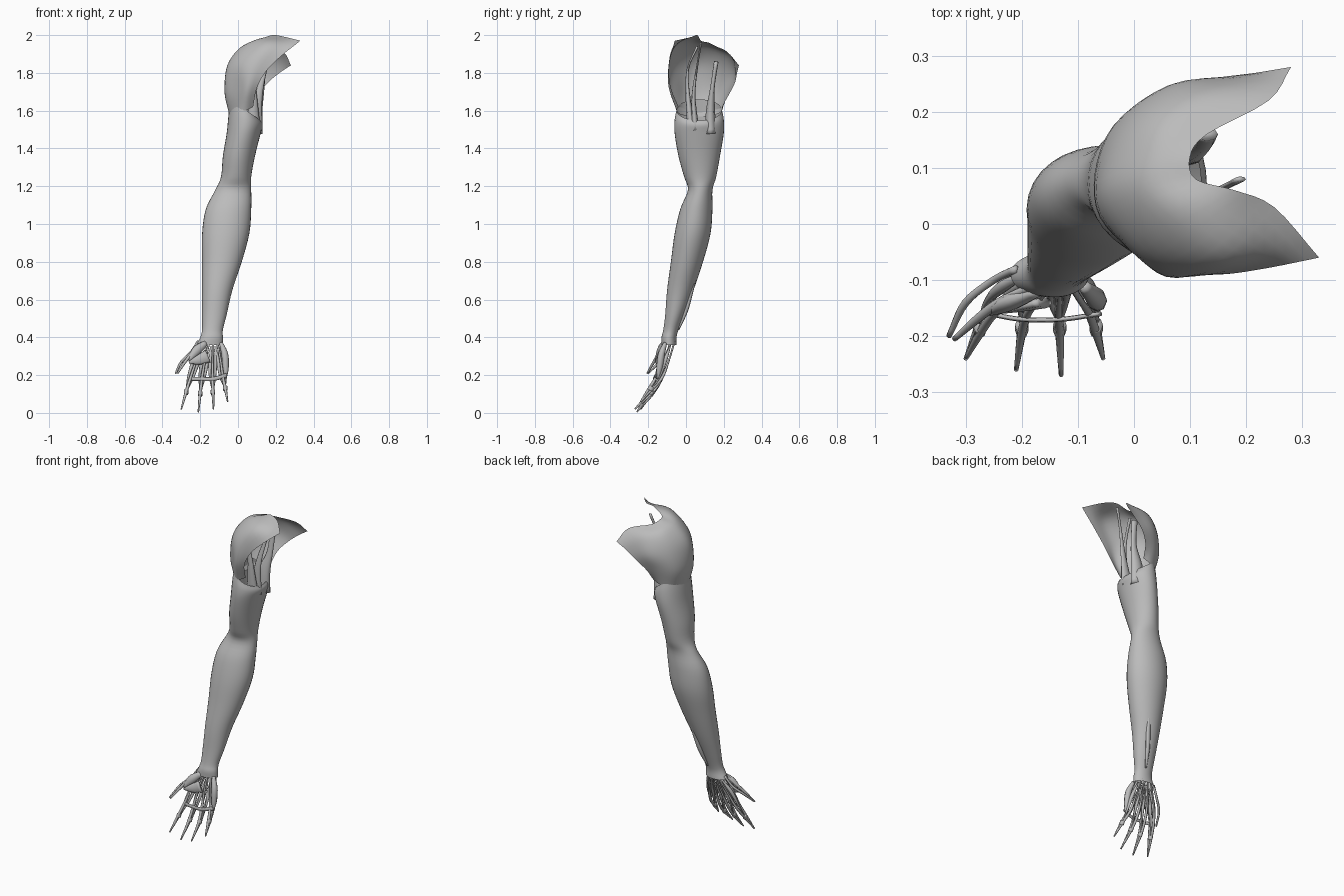
import bpy, bmesh, math
from mathutils import Vector

cube = bpy.data.objects.get("Cube")
if cube:
    bpy.data.objects.remove(cube, do_unlink=True)

GREY = (0.5, 0.5, 0.5, 1)
muscle_grey = bpy.data.materials.new("muscle grey")
muscle_grey.use_nodes = True
muscle_grey.diffuse_color = GREY
muscle_grey.node_tree.nodes["Principled BSDF"].inputs["Base Color"].default_value = GREY


def smooth_path(points, steps):
    """Catmull-Rom curve through the given vectors."""
    result = []
    last = len(points) - 1
    for i in range(last):
        b, c = points[i], points[i + 1]
        a = points[i - 1] if i else b * 2 - c
        d = points[i + 2] if i + 2 <= last else c * 2 - b
        for s in range(steps):
            t = s / steps
            result.append(b + (c - a) * (t / 2)
                          + (a * 2 - b * 5 + c * 4 - d) * (t * t / 2)
                          + (b * 3 - a - c * 3 + d) * (t ** 3 / 2))
    return result + [points[last].copy()]


def skin(name, rows, closed=False, capped=False):
    """Join rows of points into one smooth surface."""
    bm = bmesh.new()
    grid = [[bm.verts.new(p) for p in row] for row in rows]
    for low, high in zip(grid, grid[1:]):
        count = len(low)
        for i in range(count if closed else count - 1):
            j = (i + 1) % count
            bm.faces.new((low[i], low[j], high[j], high[i]))
    if capped:
        bm.faces.new(grid[0])
        bm.faces.new(grid[-1])
    bmesh.ops.recalc_face_normals(bm, faces=bm.faces[:])
    mesh = bpy.data.meshes.new(name)
    bm.to_mesh(mesh)
    bm.free()
    mesh.shade_smooth()
    mesh.materials.append(muscle_grey)
    obj = bpy.data.objects.new(name, mesh)
    bpy.context.collection.objects.link(obj)
    return obj


def strand(name, points, radii, flat=1.0, sides=8):
    """Round or flattened cord; points and radii are in hundredths."""
    knots = [Vector((*p, r)) / 100 for p, r in zip(points, radii)]
    path = smooth_path(knots, 5)
    rows = []
    for i, knot in enumerate(path):
        ahead = path[min(i + 1, len(path) - 1)].to_3d()
        tangent = (ahead - path[max(i - 1, 0)].to_3d()).normalized()
        side = Vector((0, 1, 0)).cross(tangent).normalized()
        depth = tangent.cross(side)
        ring = []
        for k in range(sides):
            angle = math.tau * k / sides
            offset = side * math.cos(angle) + depth * math.sin(angle) * flat
            ring.append(knot.to_3d() + offset * max(knot.w, 0.001))
        rows.append(ring)
    return skin(name, rows, closed=True, capped=True)


# Arm sleeve: height, then the x range and the y range, in hundredths
ARM = [
    (36, -22, -8, -13, -5), (40, -20, -8, -13, -5), (44, -19, -8, -12, -4),
    (52, -19, -6, -11, -1), (65, -19, -3, -10, 4), (80, -19, 2, -8, 9),
    (95, -19, 6, -6, 13), (108, -17, 7, -3, 14), (118, -12, 7, 1, 14),
    (125, -9, 7, -1, 16), (136, -8, 9, -4, 18), (148, -6, 12, -6, 20),
    (158, -5, 13, -6, 20), (166, -4, 12, -5, 19),
]
sections = []
for z, left, right, front, back in ARM:
    ring = []
    for k in range(32):
        c, s = math.cos(math.tau * k / 32), math.sin(math.tau * k / 32)
        drop = max(0, z - 150) * 0.35 * (1 + c)   # the rim dips at the armpit
        ring.append(Vector((left + right + (right - left) * c,
                            front + back + (back - front) * s,
                            2 * (z - drop))) / 200)
    sections.append(ring)
columns = [smooth_path(list(column), 4) for column in zip(*sections)]
skin("arm_sleeve", zip(*columns), closed=True)

# Shoulder cap: fibres from the insertion up to the open inner edge
SHOULDER = [
    [(8, -4, 162), (10, -8, 172), (15, -9, 181), (23, -8, 189), (33, -6, 197)],
    [(4, -5, 160), (5, -9, 172), (8, -9, 184), (16, -6, 195), (25, 3, 199)],
    [(0, -3, 158), (0, -5, 171), (1, -5, 185), (8, 0, 196), (18, 6, 200)],
    [(-4, 3, 157), (-6, 1, 170), (-5, 3, 184), (2, 6, 194), (11, 8, 197)],
    [(-4, 10, 157), (-7, 9, 170), (-5, 10, 184), (2, 12, 193), (10, 12, 196)],
    [(-1, 16, 158), (-4, 17, 170), (-1, 19, 182), (5, 19, 191), (13, 16, 194)],
    [(4, 19, 160), (3, 22, 171), (7, 25, 180), (13, 24, 188), (24, 22, 191)],
    [(9, 19, 162), (11, 23, 169), (16, 26, 175), (22, 27, 180), (28, 28, 184)],
]
fibres = [smooth_path([Vector(p) / 100 for p in fibre], 5) for fibre in SHOULDER]
skin("shoulder_cap", [smooth_path(list(row), 4) for row in zip(*fibres)])

# Muscle heads seen through the armpit opening
strand("biceps_long_head", [(8, 6, 194), (7, 1, 182), (8, 1, 168), (8, 3, 150)],
       [1, 1, 2, 4], 0.6)
strand("biceps_short_head", [(19, 8, 196), (15, 6, 184), (11, 4, 168), (9, 5, 150)],
       [1, 1, 2, 4], 0.5)
strand("triceps_long_head", [(13, 16, 186), (12, 14, 172), (9, 13, 160), (8, 13, 148)],
       [2, 2, 4, 5], 0.6)

# Slim muscle along the back of the forearm
strand("forearm_extensor", [(-6, 7, 78), (-8, 3, 65), (-10, 0, 54), (-12, -4, 44)],
       [0.3, 1.3, 1.3, 0.5], 0.8)

# Fingers: name, knuckle x, tip x, tip y, tip z
FINGERS = [
    ("index", -25, -30, -24, 2), ("middle", -19, -21, -26, 0.5),
    ("ring", -13.5, -13, -27, 2), ("little", -8, -5.5, -24, 6),
]
for name, knuckle, tip, tip_y, tip_z in FINGERS:
    wrist = -14 + (knuckle + 16) * 0.35
    middle = (knuckle + tip) / 2
    mid_z = 10 + tip_z / 2
    # palm-side cord and back-of-hand cord, meeting at the fingertip
    strand(name + "_flexor_tendon",
           [(wrist, -11, 38), (knuckle * 0.6 + wrist * 0.4, -14, 28),
            (knuckle, -16, 19), (middle, -19.5, mid_z), (tip, tip_y, tip_z)],
           [0.6, 0.6, 0.8, 0.8, 0.4])
    strand(name + "_extensor_tendon",
           [(wrist, -6, 38), (knuckle * 0.6 + wrist * 0.4, -9, 28),
            (knuckle, -12.5, 19), (middle, -17.5, mid_z), (tip, tip_y, tip_z)],
           [0.5, 0.5, 0.8, 0.7, 0.4])
    # sleeves that hold the cords at the joints
    strand(name + "_joint_sleeve",
           [(middle, -18, mid_z + 1), (middle, -19, mid_z - 1)], [1.2, 1.2], 1.3)
    # muscles lying between the hand bones
    for side, shift in (("outer", -1.3), ("inner", 1.3)):
        strand(name + "_" + side + "_interosseous",
               [(wrist + shift, -8.5, 35), (knuckle * 0.6 + wrist * 0.4 + shift, -11, 28),
                (knuckle + shift, -14, 19), (middle, -18, mid_z)],
               [0.4, 1.1, 0.6, 0.3])

# Band across the palm at the knuckles
strand("palm_band", [(-26, -16, 18), (-20, -17, 18), (-13, -17, 18), (-6, -16, 20)],
       [1.1, 1.1, 1.1, 1.1], 0.4)

# Little-finger pad
strand("little_finger_pad", [(-9, -11, 37), (-7, -13, 31), (-6.5, -14, 24), (-6.5, -15, 18)],
       [1, 1.8, 1.6, 0.5])

# Thumb: pad muscles, cords and the web to the palm
strand("thumb_pad", [(-17, -12, 37), (-22, -14, 33), (-26, -16, 28)],
       [1.5, 2.4, 0.8], 0.6)
strand("thumb_web", [(-16, -14, 30), (-21, -15, 28), (-26, -16, 27)],
       [3.5, 2.5, 0.8], 0.3)
strand("thumb_extensor", [(-21, -8, 38), (-25, -10, 32), (-30, -14, 27), (-33, -20, 21)],
       [0.7, 0.7, 0.7, 0.5])
strand("thumb_flexor", [(-18, -11, 38), (-24, -14, 32), (-28, -17, 27), (-32, -20.5, 21)],
       [0.7, 0.9, 0.8, 0.5])
